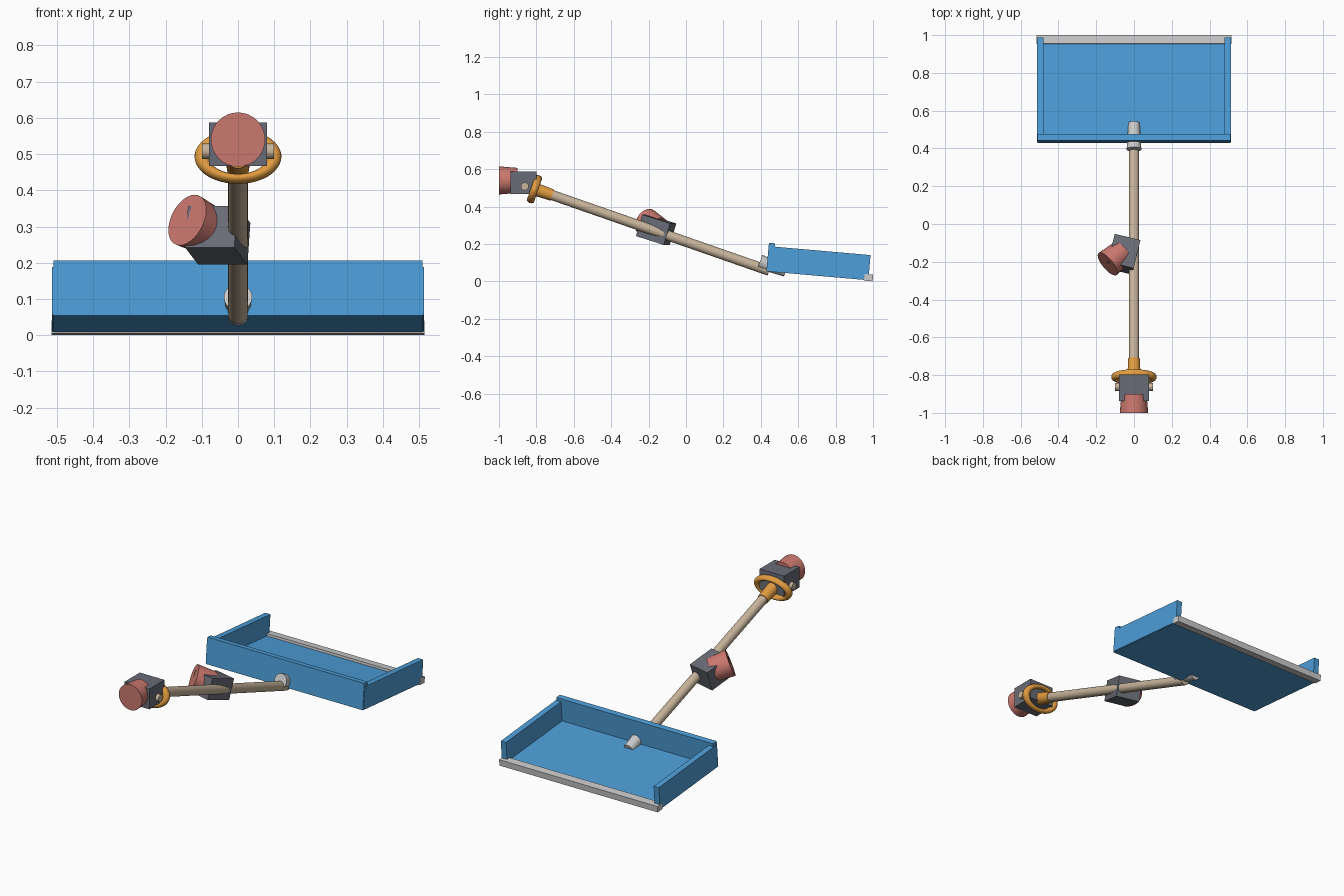
import bpy
from math import radians
from mathutils import Vector, Matrix

if "Cube" in bpy.data.objects:
    bpy.data.objects.remove(bpy.data.objects["Cube"])


def material(name, rgb):
    m = bpy.data.materials.new(name)
    m.diffuse_color = (*rgb, 1)
    m.use_nodes = True
    m.node_tree.nodes["Principled BSDF"].inputs["Base Color"].default_value = m.diffuse_color
    return m


BLUE = material("blue", (0.074, 0.342, 0.694))
ORANGE = material("orange", (0.75, 0.33, 0.05))
WOOD = material("wood", (0.58, 0.46, 0.33))
RED = material("red", (0.60, 0.19, 0.16))
DARK = material("dark_grey", (0.14, 0.15, 0.18))


def finish(name, mat, smooth=False):
    o = bpy.context.object
    o.name = name
    if mat:
        o.data.materials.append(mat)
    if smooth:
        bpy.ops.object.shade_smooth_by_angle(angle=radians(35))
    return o


def box(name, size, frame, mat=None):
    bpy.ops.mesh.primitive_cube_add(size=1)
    o = finish(name, mat)
    o.matrix_world = frame @ Matrix.Diagonal((*size, 1))
    return o


def rod(name, a, b, ra, rb, mat=None, sides=32):
    a, b = Vector(a), Vector(b)
    bpy.ops.mesh.primitive_cone_add(vertices=sides, radius1=ra, radius2=rb,
                                    depth=(b - a).length, location=(a + b) / 2)
    o = finish(name, mat, True)
    o.rotation_euler = (b - a).to_track_quat('Z', 'Y').to_euler()
    return o


def axes(u, v, w, loc):
    m = Matrix((u, v, w)).transposed().to_4x4()
    return Matrix.Translation(loc) @ m


# Wooden shaft
top, low = Vector((0, -0.80, 0.491)), Vector((0, 0.445, 0.057))
axis = (low - top).normalized()
rod("shaft", top, low, 0.027, 0.027, WOOD)

# Oval ring grip, its ferrule and cross bar
bpy.ops.mesh.primitive_torus_add(major_radius=0.1, minor_radius=0.02,
                                 major_segments=48, minor_segments=16,
                                 location=(0, -0.81, 0.493))
ring = finish("ring_grip", ORANGE, True)
ring.rotation_euler = axis.to_track_quat('Z', 'X').to_euler()
ring.matrix_world = axes(Vector((1, 0, 0)), axis.cross(Vector((1, 0, 0))), axis,
                         (0, -0.81, 0.493)) @ Matrix.Diagonal((1, 0.65, 1, 1))
rod("ferrule", top - axis * 0.01, top + axis * 0.09, 0.035, 0.031, ORANGE)
rod("grip_bar", (-0.1, -0.862, 0.508), (0.1, -0.862, 0.508), 0.021, 0.021, WOOD)

# Hands and wrist stubs: upper on the grip bar, lower on the shaft
HAND = (0.16, 0.14, 0.12)
box("upper_hand", HAND, Matrix.Translation((0, -0.868, 0.527)), DARK)
rod("upper_wrist", (0, -0.90, 0.54), (0, -1.0, 0.54), 0.067, 0.075, RED)

v = Vector((0.225, 0.925, -0.294)).normalized()
u = Vector((0.974, -0.225, 0.0))
u = (u - v * u.dot(v)).normalized()
box("lower_hand", HAND, axes(v, -u, u.cross(v) , (-0.056, -0.16, 0.276)), DARK)
arm = Vector((-0.716, -0.595, 0.363)).normalized()
cap = Vector((-0.14, -0.212, 0.318))
rod("lower_wrist", cap - arm * 0.11, cap, 0.066, 0.075, RED)

# Shovel pan, tilted 5 degrees; local origin at its rear bottom edge
PAN = Matrix.Translation((0, 0.43, 0.054)) @ Matrix.Rotation(radians(-5), 4, 'X')


def pan_box(name, x, y, z, mat=None):
    centre = [(p[0] + p[1]) / 2 for p in (x, y, z)]
    size = [p[1] - p[0] for p in (x, y, z)]
    return box(name, size, PAN @ Matrix.Translation(centre), mat)


pan_box("pan_floor", (-0.51, 0.51), (0, 0.55), (0, 0.018), BLUE)
pan_box("back_wall", (-0.51, 0.51), (0, 0.034), (0.005, 0.153), BLUE)
for side, s in (("left", -1), ("right", 1)):
    pan_box(side + "_wall", sorted((s * 0.48, s * 0.514)), (0.004, 0.547), (0.002, 0.135), BLUE)
pan_box("cutting_lip", (-0.515, 0.515), (0.524, 0.57), (-0.004, 0.032))

# Tapered socket joining shaft to pan
rod("socket", (0, 0.395, 0.105), (0, 0.534, 0.055), 0.039, 0.03)
